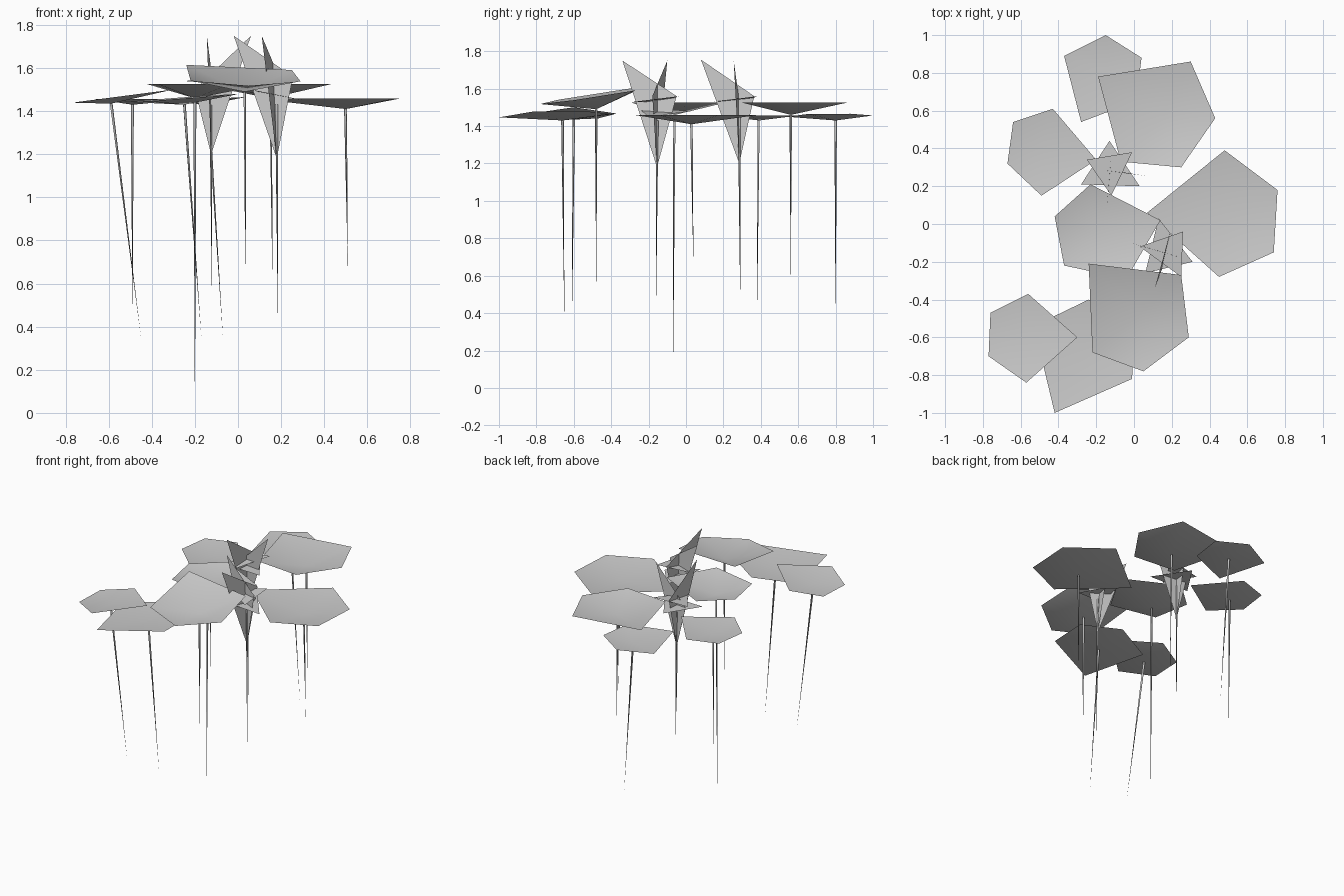
import bpy
import bmesh
from mathutils import Vector

default_cube = bpy.data.objects.get("Cube")
if default_cube:
    bpy.data.objects.remove(default_cube, do_unlink=True)

# One plain grey for the whole plant
grey = bpy.data.materials.new("plain_grey")
grey.use_nodes = True
colour = (0.6, 0.6, 0.6, 1)
grey.diffuse_color = colour
grey.node_tree.nodes["Principled BSDF"].inputs["Base Color"].default_value = colour


def make_object(name, bm, smooth):
    """Turn a bmesh into a named, coloured object."""
    mesh = bpy.data.meshes.new(name)
    for face in bm.faces:
        face.smooth = smooth
    bm.to_mesh(mesh)
    bm.free()
    mesh.materials.append(grey)
    obj = bpy.data.objects.new(name, mesh)
    bpy.context.collection.objects.link(obj)
    return obj


def upward(bm):
    """Make every face of an open sheet look up."""
    bm.normal_update()
    for face in bm.faces:
        if face.normal.z < 0:
            face.normal_flip()


def stem(name, top, tip, radius=0.008):
    """Thin three-sided spike from the plant down to a point."""
    top, tip = Vector(top), Vector(tip)
    bm = bmesh.new()
    bmesh.ops.create_cone(bm, segments=3, radius1=0, radius2=radius,
                          depth=(top - tip).length, cap_ends=False)
    bmesh.ops.remove_doubles(bm, verts=bm.verts, dist=0.0001)
    turn = (top - tip).to_track_quat("Z", "Y")
    for vert in bm.verts:
        vert.co = turn @ vert.co + (top + tip) / 2
    make_object(name, bm, True)


def pad(place, rim, centre, height, tip, slope=(0, 0)):
    """Shallow five-sided dish: a tilted rim joined to a lower centre."""
    bm = bmesh.new()
    middle = bm.verts.new(centre)
    ring = []
    for x, y in rim:
        z = height + slope[0] * (x - centre[0]) + slope[1] * (y - centre[1])
        ring.append(bm.verts.new((x, y, z)))
    for a, b in zip(ring, ring[1:] + ring[:1]):
        bm.faces.new((middle, a, b))
    upward(bm)
    make_object(place + "_pad", bm, True)
    stem(place + "_pad_stem", centre, tip)


def flower(place, base, blades, layers, tip):
    """Crossed upright petals from one base point, with flat petal layers."""
    base = Vector(base)
    bm = bmesh.new()
    for blade in blades:
        bm.faces.new([bm.verts.new(p) for p in (base, *blade)])
    make_object(place + "_flower_upright_petals", bm, False)
    bm = bmesh.new()
    for layer in layers:
        bm.faces.new([bm.verts.new(p) for p in layer])
    upward(bm)
    make_object(place + "_flower_flat_petals", bm, False)
    stem(place + "_flower_stem", base + Vector((0, 0, 0.25)), tip)


# Floating pads, back to front
pad("back", [(-.37, .89), (-.15, 1), (.04, .88), (.01, .65), (-.28, .54)],
    (-.14, .8, 1.43), 1.457, (-.07, .8, .35), (.05, 0))
pad("back_left", [(-.19, .78), (.3, .86), (.43, .56), (.25, .3), (-.07, .33)],
    (.15, .56, 1.46), 1.525, (.16, .56, .6))
pad("back_right", [(-.67, .32), (-.64, .54), (-.43, .61), (-.2, .34), (-.49, .15)],
    (-.49, .39, 1.43), 1.457, (-.49, .38, .4))
pad("middle", [(-.42, .04), (-.23, .21), (.14, .02), (-.04, -.29), (-.37, -.22)],
    (-.2, -.06, 1.46), 1.525, (-.2, -.07, 0))
pad("left", [(.07, .06), (.48, .39), (.76, .18), (.74, -.15), (.45, -.28)],
    (.5, .03, 1.41), 1.46, (.51, .04, .65))
pad("front", [(-.24, -.21), (.25, -.27), (.29, -.6), (.05, -.78), (-.22, -.68)],
    (.03, -.48, 1.49), 1.565, (.035, -.48, .55), (-.03, .155))
pad("front_right", [(-.77, -.7), (-.76, -.47), (-.56, -.37), (-.3, -.6), (-.57, -.84)],
    (-.59, -.6, 1.435), 1.463, (-.45, -.61, .35), (.13, 0))
pad("front_low", [(-.24, -.4), (-.53, -.54), (-.42, -1), (-.01, -.82), (0, -.55)],
    (-.25, -.66, 1.43), 1.462, (-.17, -.65, .35), (.07, .01))

# Two star-shaped flowers
flower("back", (-.125, .285, 1.2),
       [((-.145, .08, 1.755), (-.12, .365, 1.56)),
        ((.06, .255, 1.75), (-.2, .29, 1.5))],
       [((-.25, .34, 1.54), (-.01, .38, 1.56), (-.12, .15, 1.53)),
        ((-.13, .44, 1.5), (-.28, .21, 1.5), (.03, .2, 1.5))],
       (-.12, .29, .45))
flower("front", (.18, -.155, 1.18),
       [((.11, -.34, 1.75), (.19, -.05, 1.56)),
        ((-.02, -.1, 1.75), (.255, -.18, 1.56))],
       [((.03, -.12, 1.53), (.26, -.04, 1.56), (.25, -.28, 1.53)),
        ((.13, .03, 1.48), (.06, -.26, 1.5), (.31, -.2, 1.45))],
       (.185, -.16, .42))
